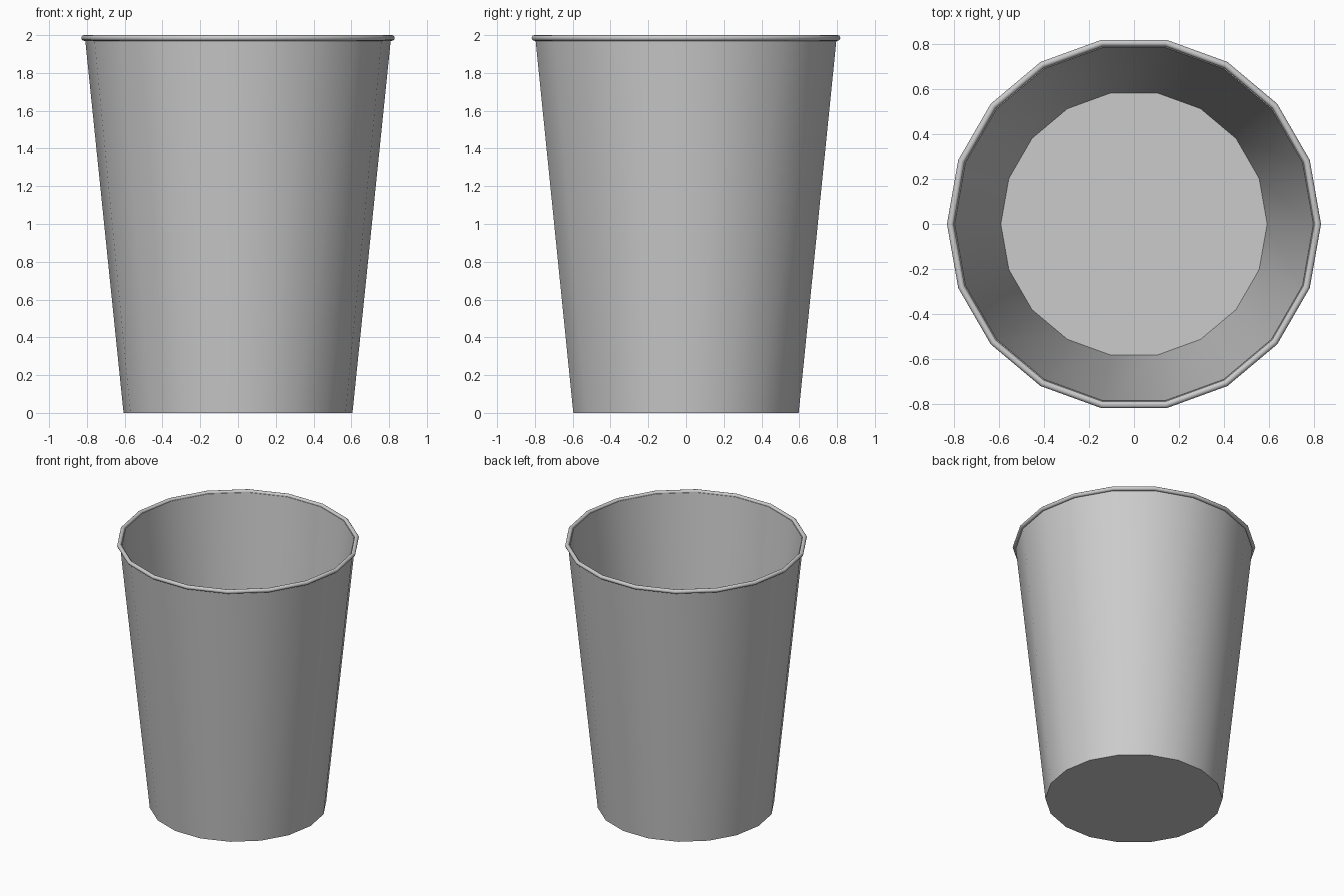
import bpy, bmesh, math

if "Cube" in bpy.data.objects:
    bpy.data.objects.remove(bpy.data.objects["Cube"])

SIDES = 18


def lathe(name, profile, closed=False):
    """Revolve (radius, z) points about z; open profiles are capped at both ends."""
    bm = bmesh.new()
    rings = []
    for r, z in profile:
        rings.append([bm.verts.new((r * math.cos(math.tau * i / SIDES),
                                    r * math.sin(math.tau * i / SIDES), z))
                      for i in range(SIDES)])
    pairs = list(zip(rings, rings[1:]))
    if closed:
        pairs.append((rings[-1], rings[0]))
    for a, b in pairs:
        for i in range(SIDES):
            j = (i + 1) % SIDES
            bm.faces.new((a[i], a[j], b[j], b[i]))
    if not closed:
        bm.faces.new(rings[0])
        bm.faces.new(rings[-1])
    bmesh.ops.recalc_face_normals(bm, faces=bm.faces)
    mesh = bpy.data.meshes.new(name)
    bm.to_mesh(mesh)
    bm.free()
    obj = bpy.data.objects.new(name, mesh)
    bpy.context.collection.objects.link(obj)
    bpy.ops.object.select_all(action='DESELECT')
    obj.select_set(True)
    bpy.context.view_layer.objects.active = obj
    bpy.ops.object.shade_smooth_by_angle(angle=math.radians(50))
    return obj


# Thin tapered cup: underside, outer wall, lip, inner wall, inner floor
lathe("cup_body", [(0.606, 0), (0.81, 1.985), (0.796, 1.985), (0.591, 0.015)])

# Rolled rim around the lip
RIM_R, RIM_T = 0.815, 0.015
lathe("rolled_rim", [(RIM_R + RIM_T * math.cos(math.tau * k / 12),
                      2 - RIM_T + RIM_T * math.sin(math.tau * k / 12))
                     for k in range(12)], closed=True)
